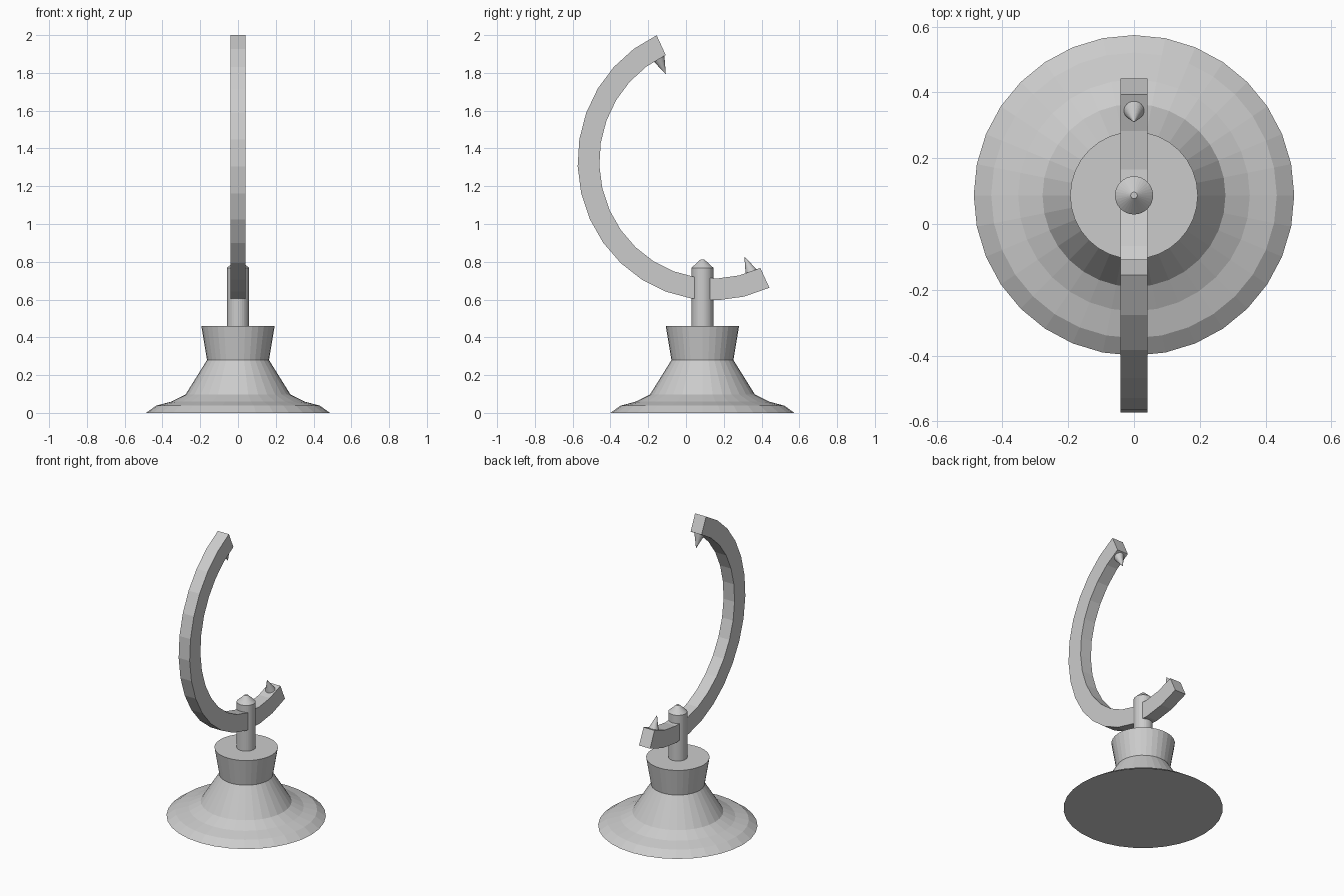
import bpy, bmesh
from math import sin, cos, pi, radians
from mathutils import Matrix, Vector

if "Cube" in bpy.data.objects:
    bpy.data.objects.remove(bpy.data.objects["Cube"])

AXIS_Y = 0.087  # shared axis of foot and stem


def finish(bm, name, matrix=Matrix.Identity(4)):
    bmesh.ops.recalc_face_normals(bm, faces=bm.faces)
    mesh = bpy.data.meshes.new(name)
    bm.to_mesh(mesh)
    bm.free()
    obj = bpy.data.objects.new(name, mesh)
    obj.matrix_world = matrix
    bpy.context.collection.objects.link(obj)
    return obj


def skin(bm, loops, closed=False):
    """Join successive vertex loops with quads and cap the two ends."""
    n = len(loops[0])
    for a, b in zip(loops, loops[1:]):
        for i in range(n):
            j = (i + 1) % n
            bm.faces.new((a[i], a[j], b[j], b[i]))
    bm.faces.new(loops[0])
    bm.faces.new(loops[-1])


def lathe(name, profile, sides=32, matrix=Matrix.Identity(4)):
    bm = bmesh.new()
    loops = [[bm.verts.new((r * sin(2 * pi * i / sides), r * cos(2 * pi * i / sides), z))
              for i in range(sides)] for r, z in profile]
    skin(bm, loops)
    return finish(bm, name, matrix)


# Turned foot with flared rim and collar
on_axis = Matrix.Translation((0, AXIS_Y, 0))
lathe("foot", [(0.487, 0), (0.434, 0.038), (0.352, 0.06), (0.278, 0.097),
               (0.164, 0.28), (0.194, 0.46)], matrix=on_axis)

# Stem with pointed cap
lathe("stem", [(0.058, 0.45), (0.058, 0.768), (0.01, 0.812)], matrix=on_axis)

# Tilted half-ring arm, square in section
bm = bmesh.new()
loops = []
for k in range(17):
    a = radians(114.6 + 180 * k / 16)
    loops.append([bm.verts.new((x, 0.143 + ry * cos(a), 1.331 + rz * sin(a)))
                  for x, ry, rz in ((-0.041, 0.717, 0.735), (0.041, 0.717, 0.735),
                                    (0.041, 0.602, 0.62), (-0.041, 0.602, 0.62))])
skin(bm, loops)
finish(bm, "arm")

# Pivot pins pointing at each other along the tilted axis
for name, base, direction in (("lower_pin", (0, 0.352, 0.73), (0, -0.4, 0.917)),
                              ("upper_pin", (0, -0.15, 1.891), (0, 0.4, -0.917))):
    turn = Vector(direction).to_track_quat('Z', 'Y').to_matrix().to_4x4()
    lathe(name, [(0.038, 0), (0.001, 0.105)], matrix=Matrix.Translation(base) @ turn)
